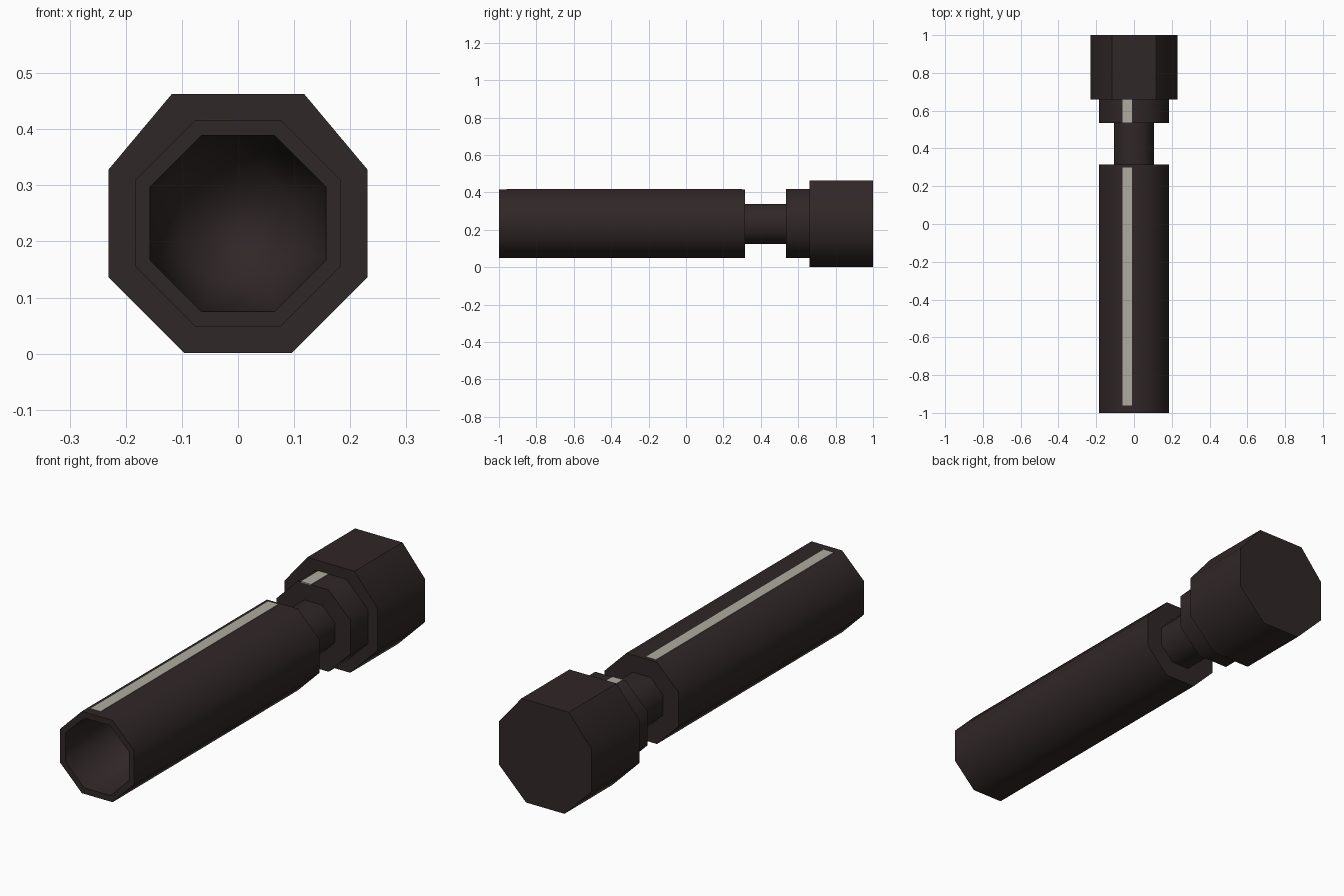
import bpy, bmesh, math

if "Cube" in bpy.data.objects:
    bpy.data.objects.remove(bpy.data.objects["Cube"])

CZ = 0.232  # height of the long axis


def material(name, colour):
    m = bpy.data.materials.new(name)
    m.diffuse_color = (*colour, 1)
    m.use_nodes = True
    m.node_tree.nodes["Principled BSDF"].inputs["Base Color"].default_value = m.diffuse_color
    return m


DARK = material("dark brown", (0.030, 0.020, 0.020))
PALE = material("pale grey", (0.42, 0.41, 0.35))


def octagon(a):
    """Flat-topped octagon with apothem a, as (x, z) offsets from the axis."""
    r = a / math.cos(math.pi / 8)
    return [(r * math.cos(math.pi / 8 + i * math.pi / 4),
             r * math.sin(math.pi / 8 + i * math.pi / 4)) for i in range(8)]


def loft(name, sections, smooth_all_from=None):
    """Join octagon sections (y, points) along y, capping both ends."""
    bm = bmesh.new()
    rings = [[bm.verts.new((x, y, CZ + z)) for x, z in pts] for y, pts in sections]
    for k, (a, b) in enumerate(zip(rings, rings[1:])):
        for i in range(8):
            j = (i + 1) % 8
            f = bm.faces.new((a[i], a[j], b[j], b[i]))
            f.smooth = True
    bm.faces.new(rings[0])
    last = bm.faces.new(rings[-1])
    bmesh.ops.recalc_face_normals(bm, faces=bm.faces)
    for e in bm.edges:
        e.smooth = e.calc_face_angle(0) < math.radians(50)
    # a bore has a softly shaded floor
    if smooth_all_from is not None:
        last.smooth = True
        for e in last.edges:
            e.smooth = True
    me = bpy.data.meshes.new(name)
    bm.to_mesh(me)
    bm.free()
    me.materials.append(DARK)
    ob = bpy.data.objects.new(name, me)
    bpy.context.collection.objects.link(ob)
    return ob


def plate(name, y0, y1):
    bpy.ops.mesh.primitive_cube_add(size=1, location=(-0.036, (y0 + y1) / 2, CZ + 0.183))
    ob = bpy.context.object
    ob.name = name
    ob.scale = (0.05, y1 - y0, 0.005)
    ob.data.materials.append(PALE)


# Hollow barrel: outer wall from the back to the mouth, then down the tapered bore
loft("barrel", [(0.315, octagon(0.184)), (-1.0, octagon(0.184)),
                (-1.0, octagon(0.157)), (-0.45, octagon(0.098))], True)

# Narrow neck and collar
loft("neck", [(0.30, octagon(0.107)), (0.55, octagon(0.107))])
loft("collar", [(0.535, octagon(0.184)), (0.67, octagon(0.184))])

# Head, with a slightly wider top facet
head = [(x * 1.23 if z > 0.2 else x, z) for x, z in octagon(0.231)]
loft("head", [(0.66, head), (1.0, head)])

# Pale stripe plates along the top
plate("barrel_stripe", -0.96, 0.30)
plate("collar_stripe", 0.535, 0.66)
